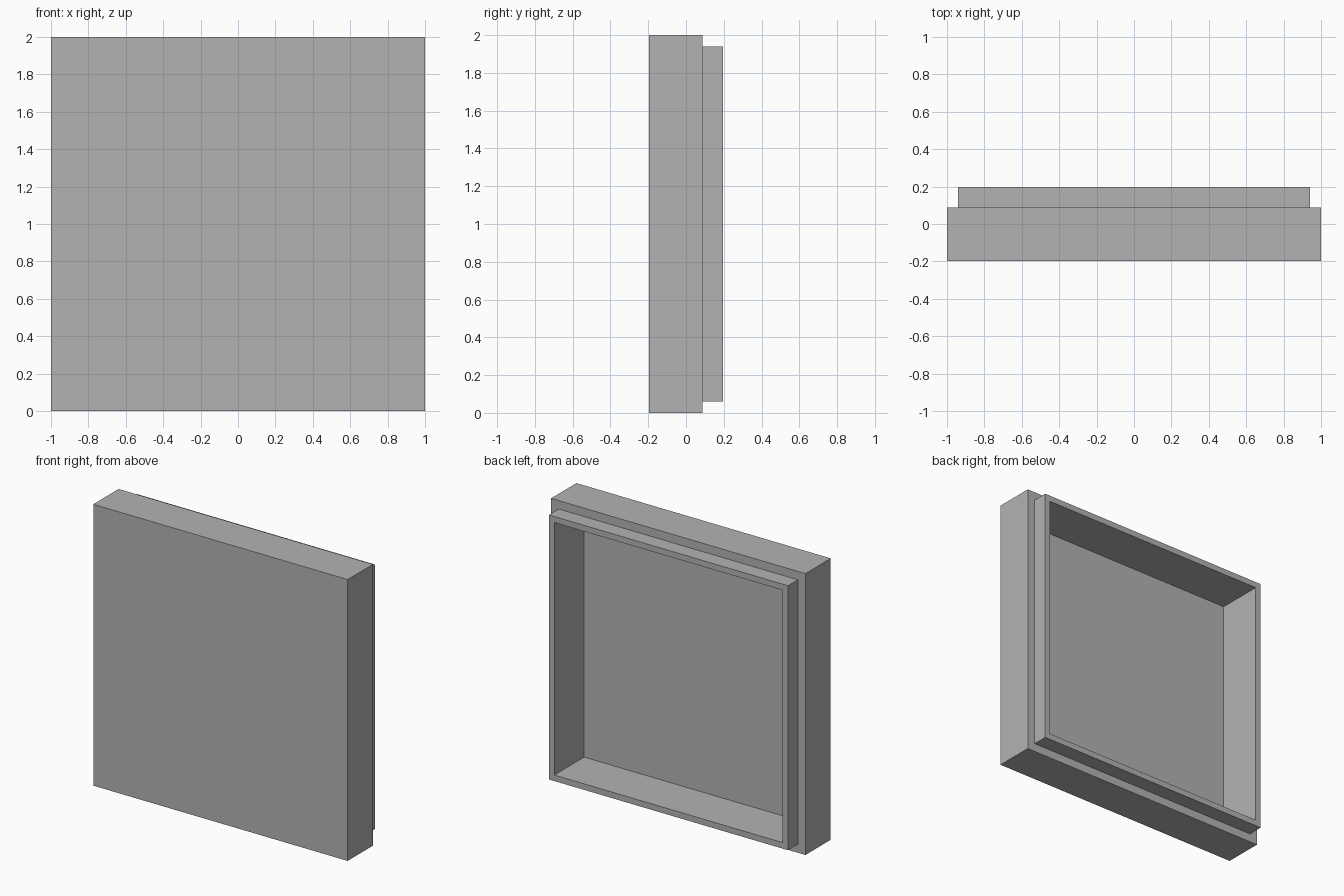
import bpy
import bmesh

cube = bpy.data.objects.get("Cube")
if cube:
    bpy.data.objects.remove(cube, do_unlink=True)

# Single plain grey
grey = bpy.data.materials.new("plain_grey")
grey.use_nodes = True
colour = (0.45, 0.45, 0.45, 1)
grey.diffuse_color = colour
grey.node_tree.nodes["Principled BSDF"].inputs["Base Color"].default_value = colour

CENTRE_Z = 1.0
# Square sections (half width, y): front, outer side, step, lip, cavity
SECTIONS = [
    (1.0, -0.197),
    (1.0, 0.087),
    (0.94, 0.087),
    (0.94, 0.197),
    (0.897, 0.197),
    (0.897, -0.137),
]


def square_ring(bm, half, y):
    corners = [(-1, -1), (1, -1), (1, 1), (-1, 1)]
    return [bm.verts.new((sx * half, y, CENTRE_Z + sz * half)) for sx, sz in corners]


# Hollow square lid: join the sections, then close the front and cavity floor
bm = bmesh.new()
rings = [square_ring(bm, half, y) for half, y in SECTIONS]
for a, b in zip(rings, rings[1:]):
    for i in range(4):
        j = (i + 1) % 4
        bm.faces.new((a[i], a[j], b[j], b[i]))
bm.faces.new(rings[0])
bm.faces.new(rings[-1])
bmesh.ops.recalc_face_normals(bm, faces=bm.faces)

mesh = bpy.data.meshes.new("square_lid")
bm.to_mesh(mesh)
bm.free()
mesh.materials.append(grey)
lid = bpy.data.objects.new("square_lid", mesh)
bpy.context.collection.objects.link(lid)
